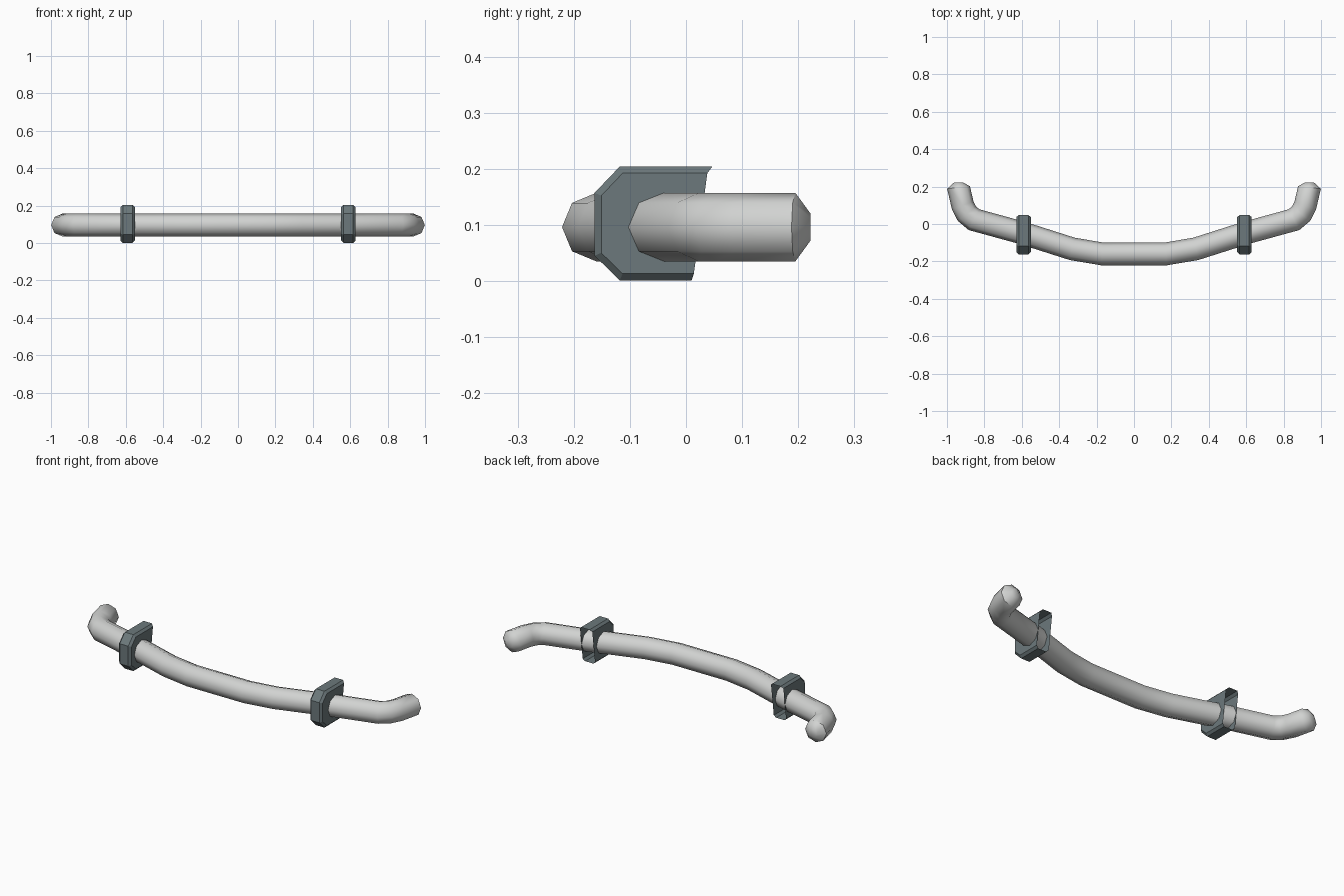
import bpy, bmesh, math
from mathutils import Vector

if "Cube" in bpy.data.objects:
    bpy.data.objects.remove(bpy.data.objects["Cube"])


def material(name, rgb):
    m = bpy.data.materials.new(name)
    m.diffuse_color = (*rgb, 1)
    m.use_nodes = True
    m.node_tree.nodes["Principled BSDF"].inputs["Base Color"].default_value = m.diffuse_color
    return m


def finish(name, bm, mat, angle):
    bmesh.ops.recalc_face_normals(bm, faces=bm.faces)
    me = bpy.data.meshes.new(name)
    bm.to_mesh(me)
    bm.free()
    me.materials.append(mat)
    for p in me.polygons:
        p.use_smooth = True
    me.set_sharp_from_angle(angle=math.radians(angle))
    ob = bpy.data.objects.new(name, me)
    bpy.context.collection.objects.link(ob)
    return ob


light = material("light grey metal", (0.64, 0.65, 0.64))
dark = material("dark slate", (0.15, 0.19, 0.2))

# Bent bar: half path (x, y, radius), mirrored, swept with mitred octagons
Z, R, N = 0.096, 0.061, 8
half = [(0.17, -0.16, R), (0.33, -0.133, R), (0.6, -0.047, R), (0.855, 0.023, R),
        (0.893, 0.055, R), (0.916, 0.1, R), (0.938, 0.195, R), (0.938, 0.222, 0.024)]
path = [(-x, y, r) for x, y, r in reversed(half)] + half
pts = [Vector((x, y, Z)) for x, y, r in path]
bm = bmesh.new()
rings = []
for i, p in enumerate(pts):
    a = (p - pts[i - 1]).normalized() if i else None
    b = (pts[i + 1] - p).normalized() if i < len(pts) - 1 else None
    t = ((a or b) + (b or a)).normalized()
    side = Vector((t.y, -t.x, 0)) / t.dot(a or b)
    r = path[i][2]
    rings.append([bm.verts.new(p + side * r * math.cos(k * math.tau / N)
                               + Vector((0, 0, r * math.sin(k * math.tau / N))))
                  for k in range(N)])
for a, b in zip(rings, rings[1:]):
    for k in range(N):
        bm.faces.new((a[k], a[(k + 1) % N], b[(k + 1) % N], b[k]))
bm.faces.new(rings[0])
bm.faces.new(rings[-1])
finish("bent_bar", bm, light, 50)

# Clamp brackets: chamfered shells, open at the back, with bevelled flanks
outer = [(0.047, 0.204), (-0.118, 0.204), (-0.163, 0.157),
         (-0.163, 0.045), (-0.118, 0.001), (0.01, 0.001)]
inner = [(0.038, 0.192), (-0.113, 0.192), (-0.151, 0.152),
         (-0.151, 0.05), (-0.113, 0.013), (0.014, 0.013)]
for label, cx in (("left", -0.59), ("right", 0.59)):
    bm = bmesh.new()
    strips = [[bm.verts.new((cx + dx, y, z)) for y, z in prof]
              for dx, prof in ((-0.038, inner), (-0.026, outer), (0.026, outer), (0.038, inner))]
    for a, b in zip(strips, strips[1:]):
        for k in range(len(outer) - 1):
            bm.faces.new((a[k], a[k + 1], b[k + 1], b[k]))
    bm.faces.new(strips[0])
    bm.faces.new(strips[-1])
    finish(label + "_bracket", bm, dark, 30)
